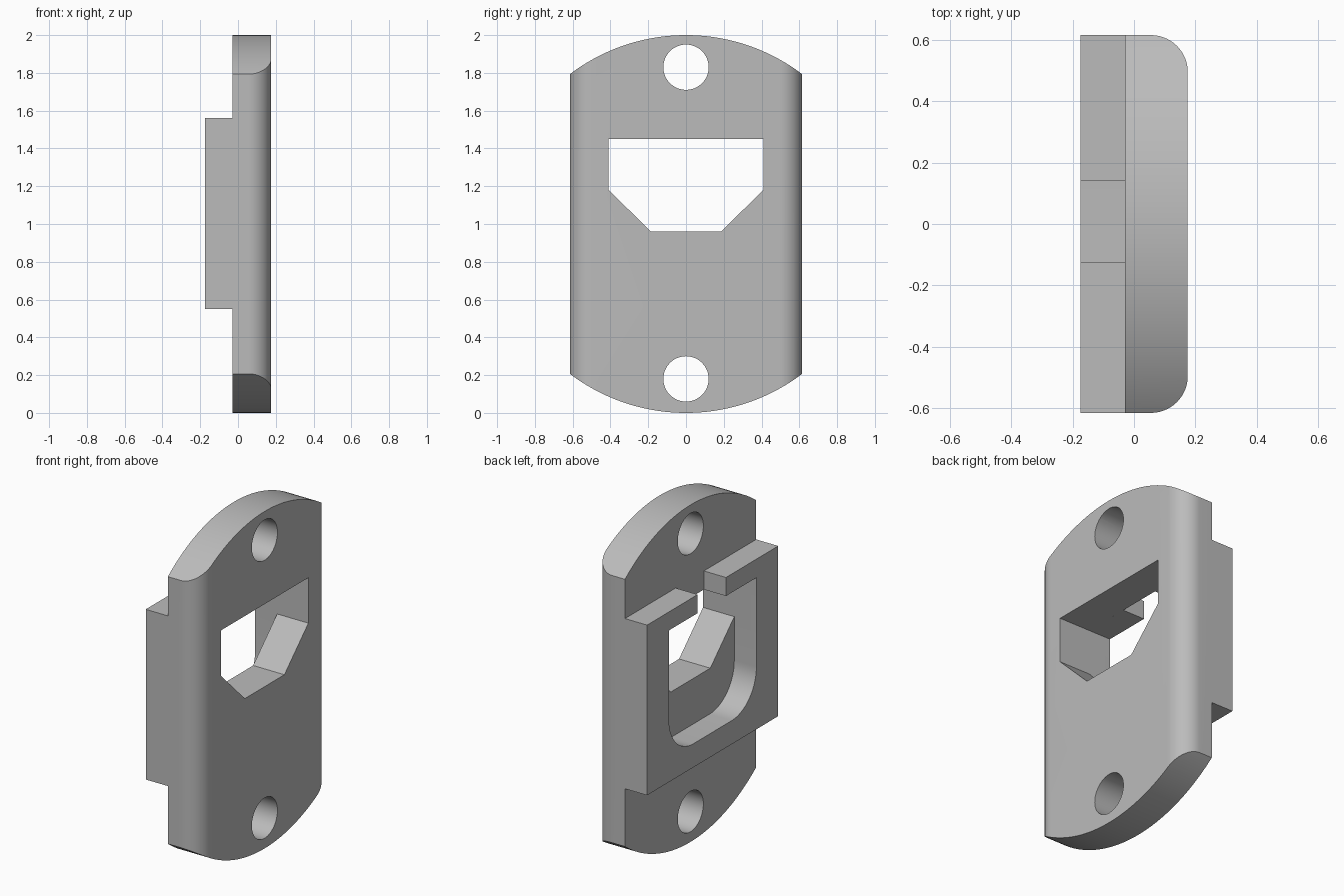
import bpy, bmesh, math
from mathutils import Vector

if "Cube" in bpy.data.objects:
    bpy.data.objects.remove(bpy.data.objects["Cube"], do_unlink=True)

grey = bpy.data.materials.new("plain_grey")
grey.use_nodes = True
colour = (0.5, 0.5, 0.5, 1)
grey.diffuse_color = colour
grey.node_tree.nodes["Principled BSDF"].inputs["Base Color"].default_value = colour

HALF = 0.615             # half width of the plate
BACK, FACE = -0.03, 0.175  # plate thickness range along x


def arc(cu, cv, r, start, end, n):
    """Points of an arc, angles in degrees."""
    angles = [math.radians(start + (end - start) * i / n) for i in range(n + 1)]
    return [(cu + r * math.cos(a), cv + r * math.sin(a)) for a in angles]


def prism(name, profile, lo, hi, axis="x"):
    """Extrude a (y, z) profile along x, or an (x, y) profile along z."""
    bm = bmesh.new()
    place = (lambda u, v: (lo, u, v)) if axis == "x" else (lambda u, v: (u, v, lo))
    face = bm.faces.new([bm.verts.new(place(u, v)) for u, v in profile])
    new = bmesh.ops.extrude_face_region(bm, geom=[face])["geom"]
    step = Vector((hi - lo, 0, 0)) if axis == "x" else Vector((0, 0, hi - lo))
    bmesh.ops.translate(bm, vec=step,
                        verts=[g for g in new if isinstance(g, bmesh.types.BMVert)])
    bmesh.ops.recalc_face_normals(bm, faces=bm.faces)
    mesh = bpy.data.meshes.new(name)
    bm.to_mesh(mesh)
    bm.free()
    mesh.materials.append(grey)
    obj = bpy.data.objects.new(name, mesh)
    bpy.context.collection.objects.link(obj)
    return obj


def combine(target, tool, operation):
    """Apply a boolean and drop the tool object."""
    tool.hide_render = True
    mod = target.modifiers.new(operation, "BOOLEAN")
    mod.operation, mod.object, mod.solver = operation, tool, "EXACT"
    bpy.context.view_layer.objects.active = target
    bpy.ops.object.modifier_apply(modifier=mod.name)
    bpy.data.objects.remove(tool, do_unlink=True)


# Plate outline with bowed top and bottom
sag = 0.207
bow = (HALF ** 2 + sag ** 2) / (2 * sag)
half_angle = math.degrees(math.asin(HALF / bow))
outline = arc(0, 2 - bow, bow, 90 - half_angle, 90 + half_angle, 48)
outline += arc(0, bow, bow, 270 - half_angle, 270 + half_angle, 48)
plate = prism("strike_plate", outline, BACK, FACE)

# Rounded long edges on the outer face
r = 0.12
section = [(BACK - 0.1, -HALF)] + arc(FACE - r, r - HALF, r, -90, 0, 16)
section += arc(FACE - r, HALF - r, r, 0, 90, 16) + [(BACK - 0.1, HALF)]
combine(plate, prism("edge_rounding", section, -0.1, 2.1, "z"), "INTERSECT")

# Raised rear block: a frame around a round-cornered pocket, open at the top
top, bottom, pocket, roof, floor = 1.56, 0.55, 0.41, 1.45, 0.69
gap_left, gap_right, cr = 0.14, -0.125, 0.23
frame = [(gap_left, top), (HALF, top), (HALF, bottom), (-HALF, bottom),
         (-HALF, top), (gap_right, top), (gap_right, roof), (-pocket, roof)]
frame += arc(cr - pocket, floor + cr, cr, 180, 270, 16)
frame += arc(pocket - cr, floor + cr, cr, 270, 360, 16)
frame += [(pocket, roof), (gap_left, roof)]
combine(plate, prism("rear_frame", frame, -0.175, BACK), "UNION")

# Six-sided latch opening
latch = [(-pocket, roof), (-pocket, 1.18), (-0.185, 0.96),
         (0.185, 0.96), (pocket, 1.18), (pocket, roof)]
combine(plate, prism("latch_opening", latch, BACK - 0.1, FACE + 0.1), "DIFFERENCE")

# Screw holes
for z in (0.18, 1.83):
    circle = arc(0, z, 0.12, 0, 360, 48)[:-1]
    combine(plate, prism("screw_hole", circle, BACK - 0.1, FACE + 0.1), "DIFFERENCE")

# Smooth curves, sharp corners
bpy.ops.object.select_all(action="DESELECT")
plate.select_set(True)
bpy.context.view_layer.objects.active = plate
bpy.ops.object.shade_smooth_by_angle(angle=math.radians(25))
